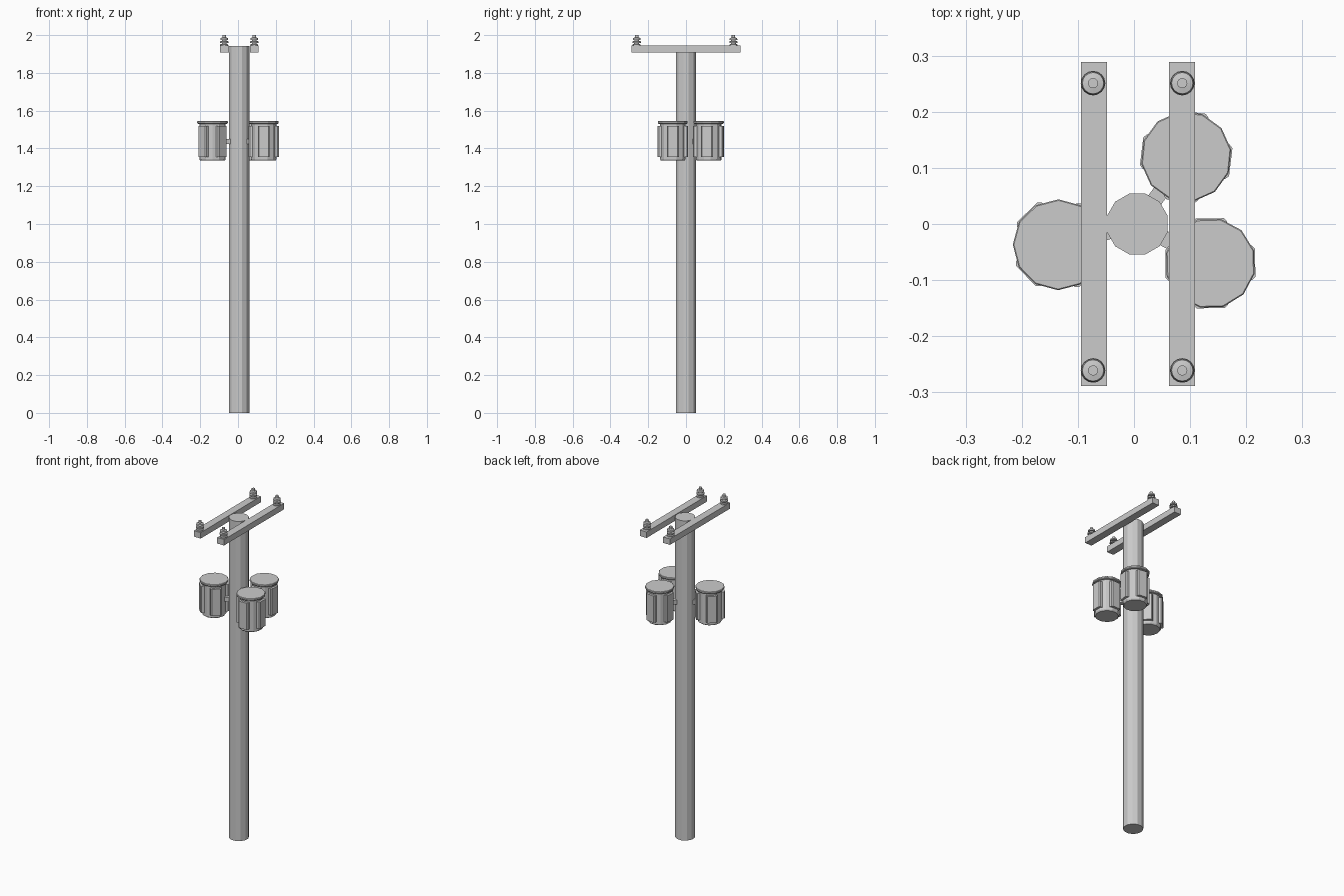
import bpy, bmesh, math
from mathutils import Matrix, Vector

if "Cube" in bpy.data.objects:
    bpy.data.objects.remove(bpy.data.objects["Cube"])

grey = bpy.data.materials.new("weathered grey")
grey.diffuse_color = (0.6, 0.6, 0.6, 1)
grey.use_nodes = True
grey.node_tree.nodes["Principled BSDF"].inputs["Base Color"].default_value = grey.diffuse_color
PX = 0.006  # pole centre in x


def finish(name, bm):
    bmesh.ops.recalc_face_normals(bm, faces=bm.faces)
    me = bpy.data.meshes.new(name)
    bm.to_mesh(me)
    bm.free()
    me.materials.append(grey)
    ob = bpy.data.objects.new(name, me)
    bpy.context.collection.objects.link(ob)
    return ob


def lathe(name, profile, sides, x, y, turn=0.0):
    """Closed stack of rings from (radius, z) pairs."""
    bm = bmesh.new()
    rings = []
    for r, z in profile:
        rings.append([bm.verts.new((x + r * math.cos(turn + 2 * math.pi * i / sides),
                                    y + r * math.sin(turn + 2 * math.pi * i / sides), z))
                      for i in range(sides)])
    for a, b in zip(rings, rings[1:]):
        for i in range(sides):
            j = (i + 1) % sides
            bm.faces.new((a[i], a[j], b[j], b[i]))
    bm.faces.new(rings[0][::-1])
    bm.faces.new(rings[-1])
    return finish(name, bm)


def box(name, centre, size, angle=0.0, bevel=0.0):
    bm = bmesh.new()
    m = Matrix.Translation(centre) @ Matrix.Rotation(angle, 4, 'Z') @ Matrix.Diagonal((*size, 1))
    bmesh.ops.create_cube(bm, size=1, matrix=m)
    if bevel:
        # chamfer only the outer upright edges
        out = Vector((math.cos(angle), math.sin(angle), 0))
        edges = [e for e in bm.edges
                 if abs(e.verts[0].co.z - e.verts[1].co.z) > size[2] * 0.9
                 and (e.verts[0].co - Vector(centre)).dot(out) > 0]
        bmesh.ops.bevel(bm, geom=edges, offset=bevel, segments=1, affect='EDGES')
    return finish(name, bm)


# Pole
lathe("pole", [(0.056, 0), (0.056, 1.942)], 12, PX, 0, math.radians(15))

# Crossarms with an insulator near each end
insulator = [(0.021, 1.943), (0.021, 1.951), (0.013, 1.953), (0.013, 1.957),
             (0.022, 1.959), (0.022, 1.967), (0.012, 1.969), (0.012, 1.973),
             (0.021, 1.975), (0.019, 1.985), (0.009, 1.987), (0.009, 2.0)]
for side, ax, ix in (("left", -0.0715, -0.073), ("right", 0.0855, 0.086)):
    box(side + "_crossarm", (ax, 0, 1.926), (0.046, 0.578, 0.036))
    for end, iy in (("front", -0.261), ("back", 0.251)):
        lathe(f"{side}_{end}_insulator", insulator, 16, ix, iy)

# Transformers: can with lid, bracket to the pole and four cooling panels
can = [(0.064, 1.335), (0.069, 1.342), (0.069, 1.529), (0.078, 1.531),
       (0.081, 1.535), (0.081, 1.543), (0.079, 1.545)]
for n, (cx, cy) in enumerate(((0.093, 0.120), (0.136, -0.070), (-0.135, -0.037)), 1):
    a = math.atan2(cy, cx - PX)
    lathe(f"transformer_{n}", can, 12, cx, cy, a - math.radians(15))
    d = 0.068
    box(f"bracket_{n}", (PX + d * math.cos(a), d * math.sin(a), 1.437),
        (0.06, 0.028, 0.026), a)
    for k in range(4):
        p = a + math.radians(-61 + 90 * k)
        box(f"cooling_panel_{n}_{k + 1}",
            (cx + 0.069 * math.cos(p), cy + 0.069 * math.sin(p), 1.437),
            (0.022, 0.062, 0.162), p, 0.006)
